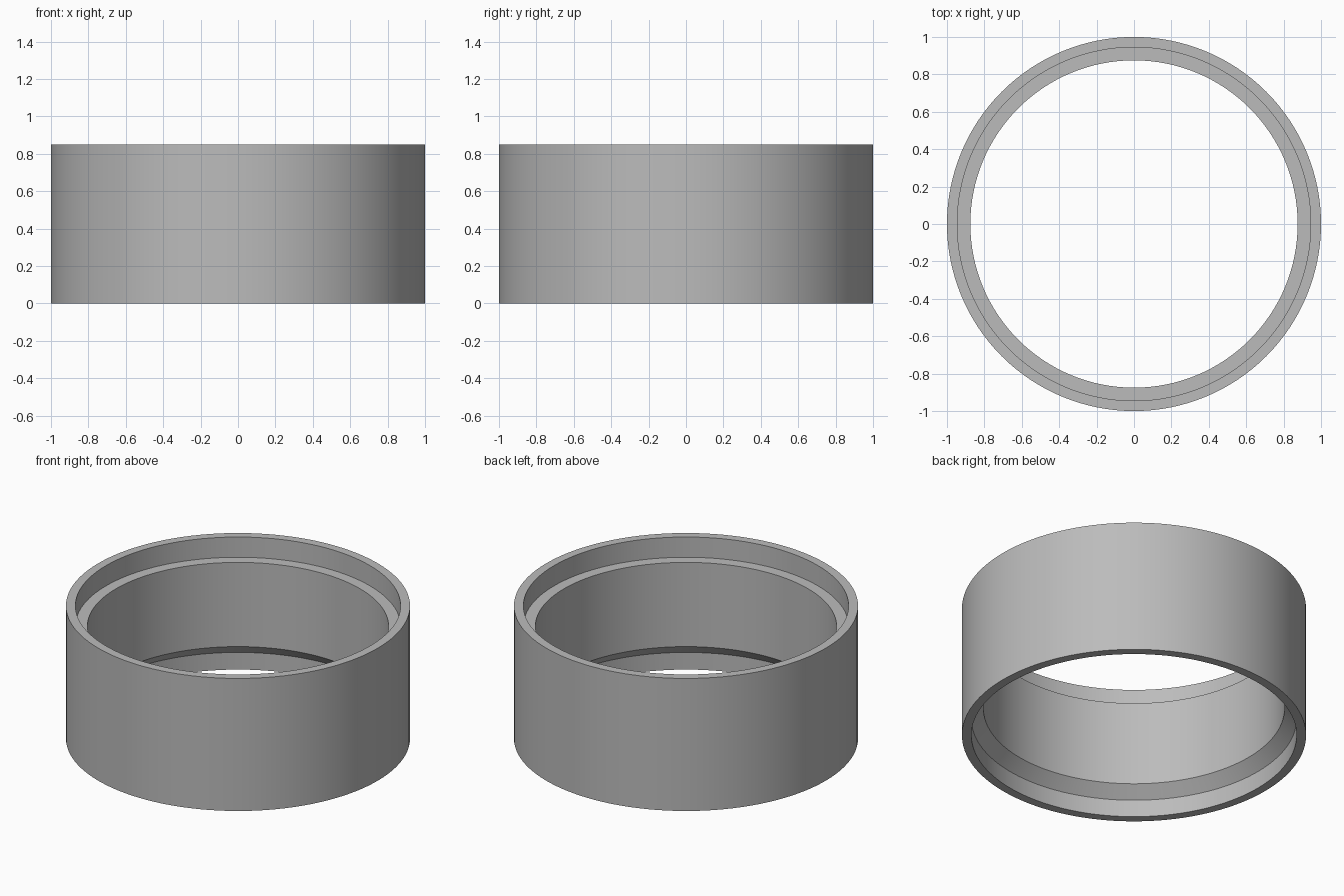
import bpy
import bmesh
from math import tau

cube = bpy.data.objects.get("Cube")
if cube:
    bpy.data.objects.remove(cube, do_unlink=True)

SEGMENTS = 128
HEIGHT = 0.85
OUTER, LIP, BORE = 1.0, 0.945, 0.875

# Plain grey material
grey = bpy.data.materials.new("grey")
grey.use_nodes = True
colour = (0.5, 0.5, 0.5, 1)
grey.diffuse_color = colour
grey.node_tree.nodes["Principled BSDF"].inputs["Base Color"].default_value = colour

# Closed wall section (radius, height): flat ledge at the top, chamfered recess below
profile = [
    (OUTER, 0), (OUTER, HEIGHT),
    (LIP, HEIGHT), (LIP, 0.72), (BORE, 0.72),
    (BORE, 0.18), (LIP, 0.11), (LIP, 0),
]

# Spin the section around the z axis
bm = bmesh.new()
verts = [bm.verts.new((r, 0, z)) for r, z in profile]
edges = [bm.edges.new((v, verts[i - 1])) for i, v in enumerate(verts)]
bmesh.ops.spin(bm, geom=verts + edges, cent=(0, 0, 0), axis=(0, 0, 1),
               angle=tau, steps=SEGMENTS, use_merge=True)
bmesh.ops.remove_doubles(bm, verts=bm.verts[:], dist=0.0001)
bmesh.ops.recalc_face_normals(bm, faces=bm.faces[:])

mesh = bpy.data.meshes.new("stepped_ring")
bm.to_mesh(mesh)
bm.free()
mesh.materials.append(grey)
ring = bpy.data.objects.new("stepped_ring", mesh)
bpy.context.collection.objects.link(ring)

# Smooth walls with crisp rims
bpy.ops.object.select_all(action="DESELECT")
ring.select_set(True)
bpy.context.view_layer.objects.active = ring
bpy.ops.object.shade_smooth_by_angle(angle=0.52)
